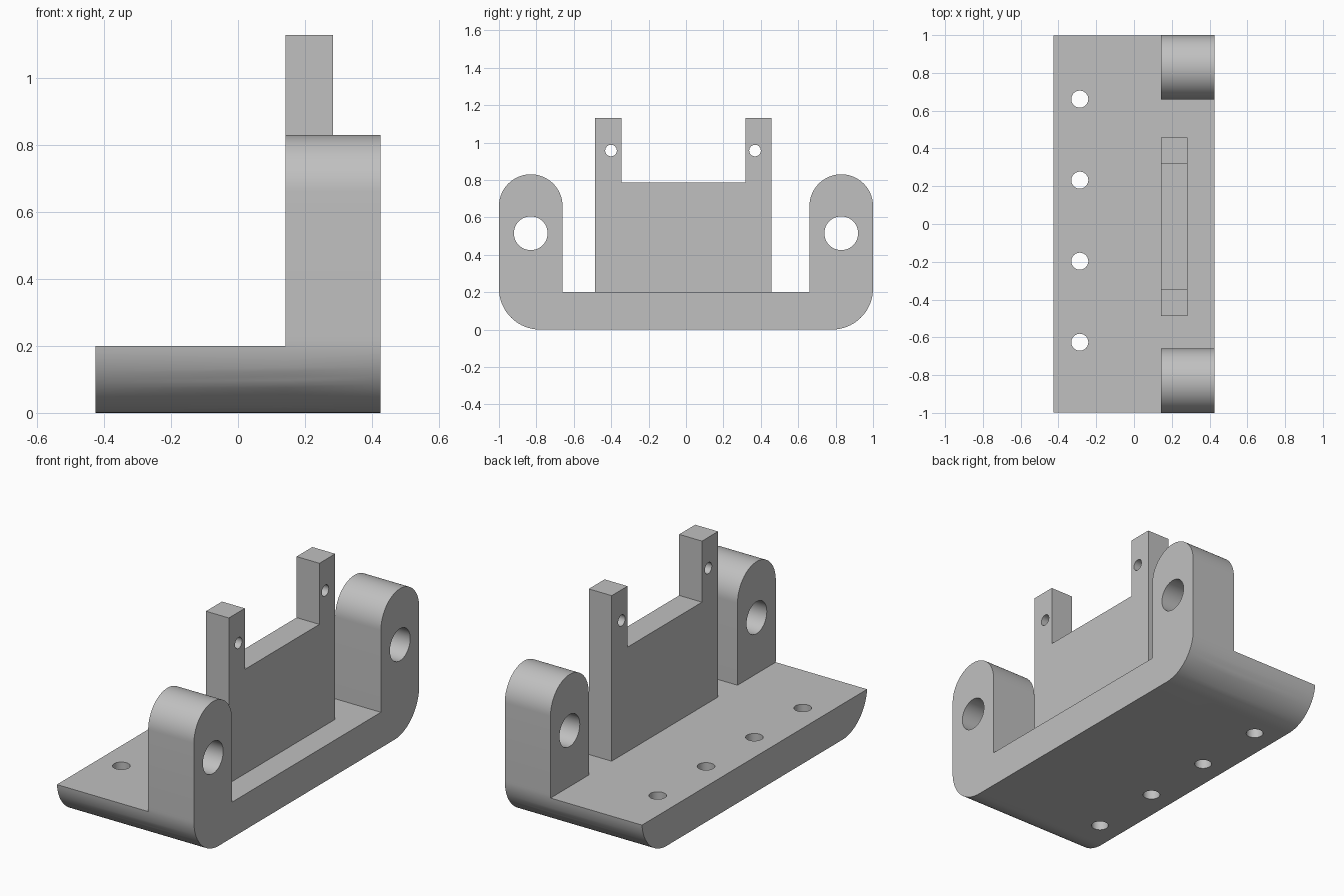
import bpy
import bmesh
from math import cos, sin, radians, pi
from mathutils import Matrix

if "Cube" in bpy.data.objects:
    bpy.data.objects.remove(bpy.data.objects["Cube"], do_unlink=True)

# Single plain grey material
grey = bpy.data.materials.new("light_grey")
grey.use_nodes = True
colour = (0.53, 0.53, 0.53, 1.0)
grey.diffuse_color = colour
grey.node_tree.nodes["Principled BSDF"].inputs["Base Color"].default_value = colour

BACK, STEP, FRONT = -0.426, 0.142, 0.426   # x stations
FLOOR = 0.2                                # base thickness
CORNER = 0.22                              # lower corner radius
LUG_R = 0.17
LUG_Y = 1 - LUG_R
LUG_Z = 0.66


def arc(cy, cz, r, start, end, steps=24):
    """Points of an arc in the y-z plane, angles in degrees."""
    angles = [radians(start + (end - start) * i / steps) for i in range(steps + 1)]
    return [(cy + r * cos(a), cz + r * sin(a)) for a in angles]


def make_object(name, bm):
    bmesh.ops.recalc_face_normals(bm, faces=bm.faces)
    mesh = bpy.data.meshes.new(name)
    bm.to_mesh(mesh)
    bm.free()
    mesh.materials.append(grey)
    obj = bpy.data.objects.new(name, mesh)
    bpy.context.collection.objects.link(obj)
    return obj


def extrude_profile(name, profile, x0, x1):
    """Extrude a closed y-z outline along x."""
    bm = bmesh.new()
    face = bm.faces.new([bm.verts.new((x0, y, z)) for y, z in profile])
    grown = bmesh.ops.extrude_face_region(bm, geom=[face])["geom"]
    moved = [v for v in grown if isinstance(v, bmesh.types.BMVert)]
    bmesh.ops.translate(bm, verts=moved, vec=(x1 - x0, 0, 0))
    return make_object(name, bm)


def drill(name, centre, radius, axis):
    """Cylinder cutter along x or z."""
    turn = Matrix.Rotation(pi / 2, 4, "Y") if axis == "X" else Matrix()
    bm = bmesh.new()
    bmesh.ops.create_cone(bm, cap_ends=True, segments=48, radius1=radius,
                          radius2=radius, depth=0.8,
                          matrix=Matrix.Translation(centre) @ turn)
    obj = make_object(name, bm)
    obj.hide_render = True
    return obj


def combine(target, tool, operation):
    """Apply a boolean and discard the tool object."""
    mod = target.modifiers.new(operation.lower(), "BOOLEAN")
    mod.operation = operation
    mod.solver = "EXACT"
    mod.object = tool
    bpy.context.view_layer.objects.active = target
    bpy.ops.object.modifier_apply(modifier=mod.name)
    bpy.data.objects.remove(tool, do_unlink=True)


# Base plate with rounded lower corners
inset = 1 - CORNER
right_corner = [p for p in arc(-inset, CORNER, CORNER, 180, 270)]
left_corner = [p for p in arc(inset, CORNER, CORNER, 270, 360)]
rounded = [p for p in right_corner + left_corner if p[1] < FLOOR]
edge = max(y for y, z in rounded)
edge = inset + (CORNER ** 2 - (CORNER - FLOOR) ** 2) ** 0.5
base = extrude_profile("base_bracket", [(-edge, FLOOR)] + rounded + [(edge, FLOOR)],
                       BACK, STEP)

# U-shaped frame carrying the two round-topped lugs
inner = 1 - 2 * LUG_R
frame_outline = (right_corner + left_corner
                 + arc(LUG_Y, LUG_Z, LUG_R, 0, 180, 40)
                 + [(inner, FLOOR), (-inner, FLOOR)]
                 + arc(-LUG_Y, LUG_Z, LUG_R, 0, 180, 40))
frame = extrude_profile("lug_frame", frame_outline, STEP, FRONT)
combine(base, frame, "UNION")

# Lug pivot holes and the row of mounting holes
for side in (-1, 1):
    combine(base, drill("lug_drill", (0.28, side * LUG_Y, 0.515), 0.09, "X"), "DIFFERENCE")
for i in range(4):
    combine(base, drill("mount_drill", (-0.287, -0.626 + 0.429 * i, 0.1), 0.045, "Z"),
            "DIFFERENCE")

# Upright plate with two ears
plate_outline = [(-0.487, FLOOR), (0.457, FLOOR), (0.457, 1.13), (0.317, 1.13),
                 (0.317, 0.787), (-0.345, 0.787), (-0.345, 1.13), (-0.487, 1.13)]
plate = extrude_profile("upright_plate", plate_outline, STEP, 0.284)
for y in (-0.401, 0.369):
    combine(plate, drill("ear_drill", (0.21, y, 0.957), 0.031, "X"), "DIFFERENCE")

# Smooth the curves, keep the edges crisp
bpy.ops.object.select_all(action="DESELECT")
for obj in (base, plate):
    obj.select_set(True)
bpy.context.view_layer.objects.active = base
bpy.ops.object.shade_smooth_by_angle(angle=radians(30))
